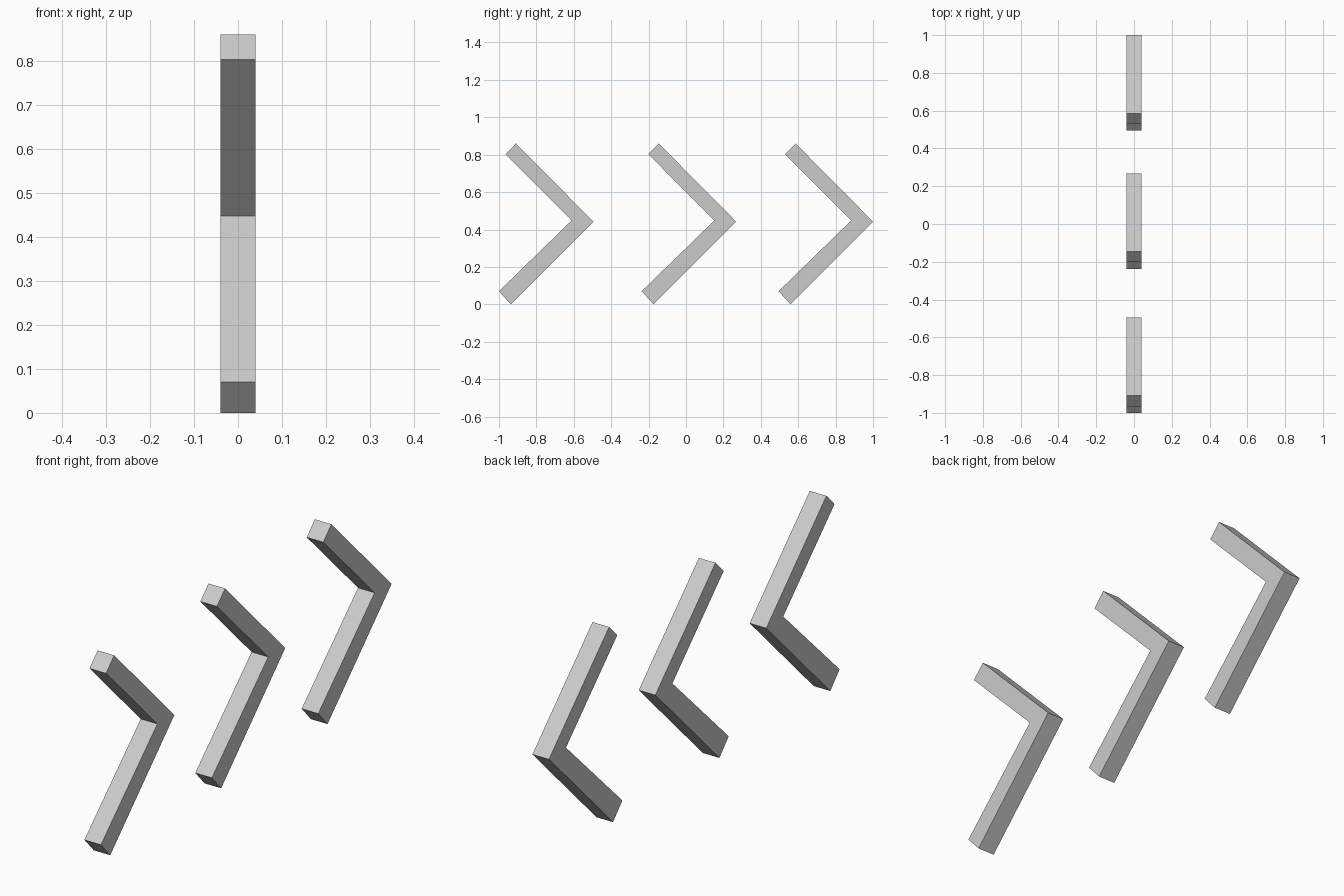
import bpy, bmesh

if "Cube" in bpy.data.objects:
    bpy.data.objects.remove(bpy.data.objects["Cube"])

HALF = 0.04  # half thickness in x

# Chevron outline in (y, z), for the first arrow along y
PROFILE = [(-1.0, 0.07), (-0.936, 0.0), (-0.495, 0.442),
           (-0.909, 0.86), (-0.965, 0.803), (-0.612, 0.448)]


def chevron(name, shift):
    """Extrude the chevron outline along x and place it along y."""
    bm = bmesh.new()
    face = bm.faces.new([bm.verts.new((-HALF, y + shift, z)) for y, z in PROFILE])
    side = bmesh.ops.extrude_face_region(bm, geom=[face])
    verts = [v for v in side["geom"] if isinstance(v, bmesh.types.BMVert)]
    bmesh.ops.translate(bm, verts=verts, vec=(2 * HALF, 0, 0))
    bmesh.ops.recalc_face_normals(bm, faces=bm.faces)
    mesh = bpy.data.meshes.new(name)
    bm.to_mesh(mesh)
    bm.free()
    bpy.context.collection.objects.link(bpy.data.objects.new(name, mesh))


# Three arrows in a row
for name, shift in (("front_chevron", 0), ("middle_chevron", 0.763), ("back_chevron", 1.495)):
    chevron(name, shift)
